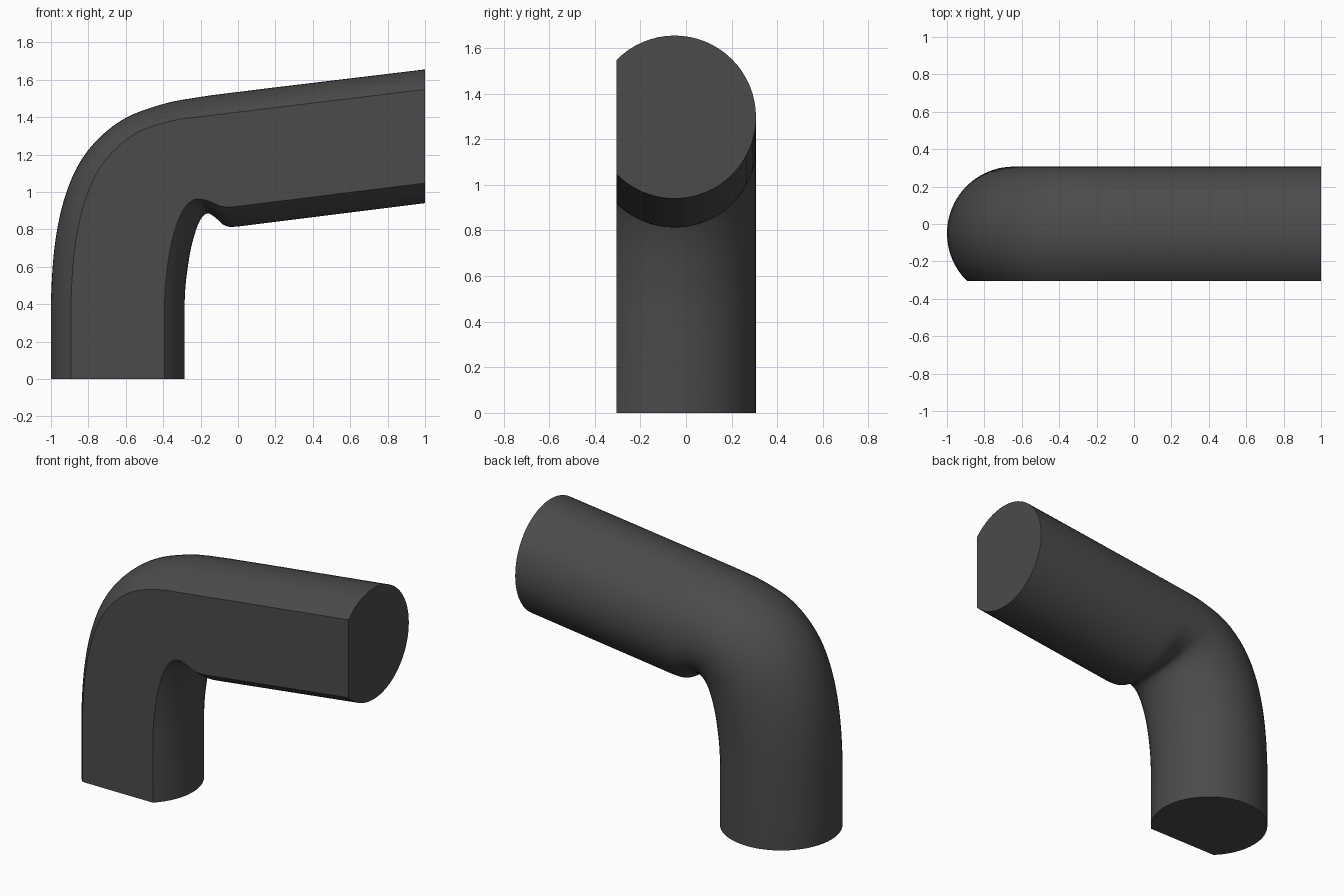
import bpy, bmesh, math
from mathutils import Vector

if "Cube" in bpy.data.objects:
    bpy.data.objects.remove(bpy.data.objects["Cube"])

# Tube colour
mat = bpy.data.materials.new("dark grey")
mat.diffuse_color = (0.07, 0.07, 0.07, 1)
mat.use_nodes = True
mat.node_tree.nodes["Principled BSDF"].inputs["Base Color"].default_value = mat.diffuse_color

# Stations along the bend: inner x, z and outer x, z of each section
stations = [Vector(s) for s in (
    (-.285, 0, -1, 0), (-.285, .42, -1, .42), (-.265, .62, -.975, .75),
    (-.24, .745, -.91, 1.02), (-.205, .845, -.80, 1.225),
    (-.165, .885, -.62, 1.385), (-.12, .862, -.4, 1.47),
    (-.07, .82, -.2, 1.508), (0, .815, -.06, 1.527),
    (.2, .84, .15, 1.553), (1, .94, 1, 1.655))]


def smooth_between(p0, p1, p2, p3, t):
    return 0.5 * (2 * p1 + (p2 - p0) * t + (2 * p0 - 5 * p1 + 4 * p2 - p3) * t * t
                  + (3 * p1 - p0 - 3 * p2 + p3) * t ** 3)


# Refine only the curved middle
path = [stations[0]]
for i in range(1, 8):
    path += [smooth_between(*stations[i - 1:i + 3], k / 4) for k in range(4)]
path += stations[8:]

# Round section with one flat side towards the front
R, CY, FLAT, SIDES = 0.357, -0.05, -0.305, 48
half = math.acos((CY - FLAT) / R)          # half angle of the cut-off arc
angles = [-math.pi / 2 + half + (2 * math.pi - 2 * half) * k / SIDES
          for k in range(SIDES + 1)]

bm = bmesh.new()
rings = []
for ix, iz, ox, oz in path:
    mid = Vector(((ix + ox) / 2, CY, (iz + oz) / 2))
    axis = Vector(((ix - ox) / 2, 0, (iz - oz) / 2))
    rings.append([bm.verts.new(mid + axis * math.cos(a) + Vector((0, R * math.sin(a), 0)))
                  for a in angles])
n = SIDES + 1
for a, b in zip(rings, rings[1:]):
    for k in range(n):
        bm.faces.new((a[k], a[(k + 1) % n], b[(k + 1) % n], b[k]))
bm.faces.new(rings[0])
bm.faces.new(rings[-1])
bmesh.ops.recalc_face_normals(bm, faces=bm.faces)

mesh = bpy.data.meshes.new("bent_tube")
bm.to_mesh(mesh)
bm.free()
mesh.materials.append(mat)
tube = bpy.data.objects.new("bent_tube", mesh)
bpy.context.collection.objects.link(tube)
bpy.context.view_layer.objects.active = tube
tube.select_set(True)
bpy.ops.object.shade_smooth_by_angle(angle=math.radians(35))
